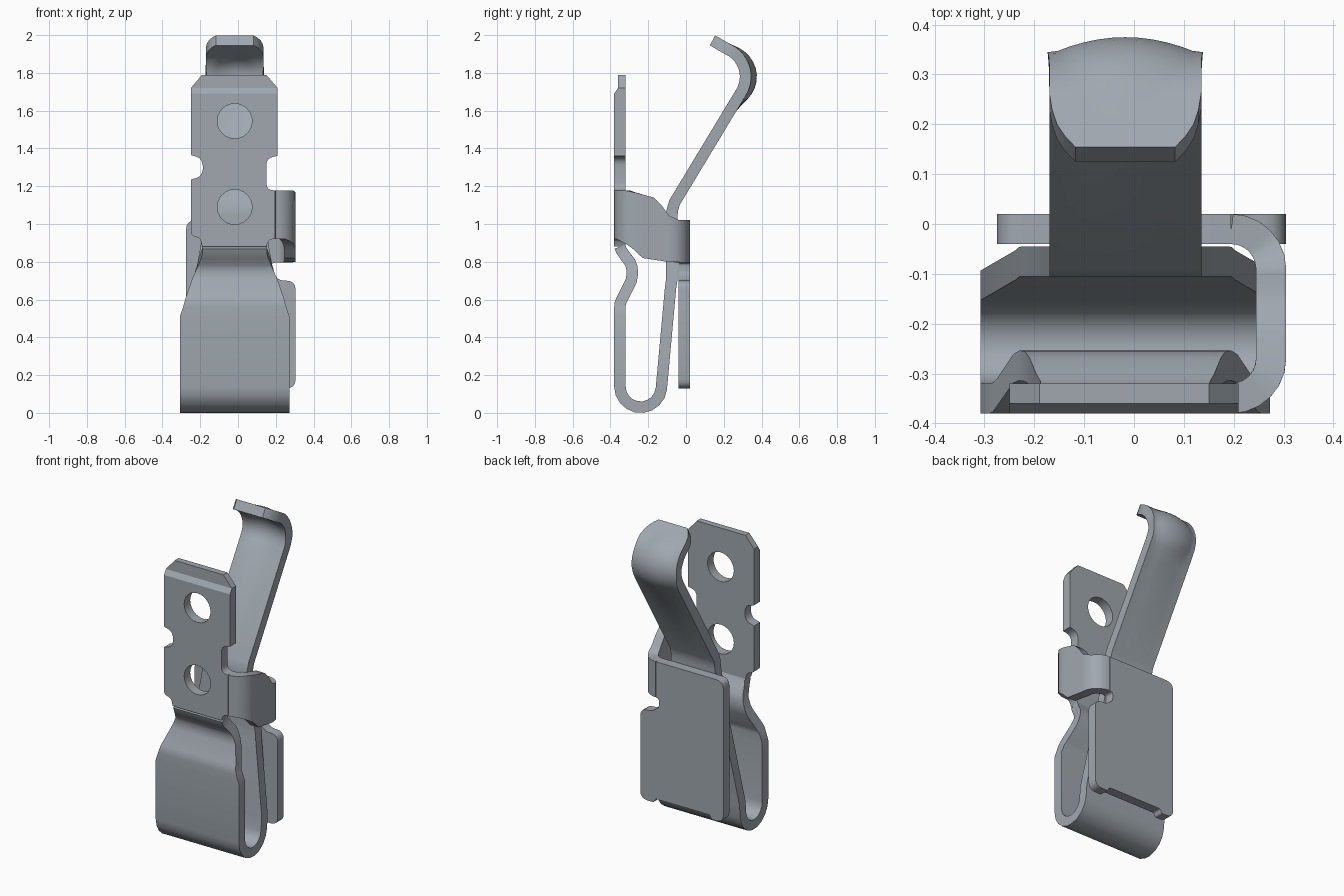
import bpy, bmesh, math
from mathutils import Matrix, Vector

cube = bpy.data.objects.get("Cube")
if cube:
    bpy.data.objects.remove(cube, do_unlink=True)

T = 0.06          # sheet thickness
CX = -0.0175      # centre line of the spring strip

steel = bpy.data.materials.new("steel grey")
steel.use_nodes = True
STEEL = (0.35, 0.39, 0.43, 1)
steel.diffuse_color = STEEL
steel.node_tree.nodes["Principled BSDF"].inputs["Base Color"].default_value = STEEL


def add_object(name, bm, thickness=0):
    bmesh.ops.recalc_face_normals(bm, faces=bm.faces)
    mesh = bpy.data.meshes.new(name)
    bm.to_mesh(mesh)
    bm.free()
    mesh.materials.append(steel)
    ob = bpy.data.objects.new(name, mesh)
    bpy.context.collection.objects.link(ob)
    bpy.ops.object.select_all(action='DESELECT')
    ob.select_set(True)
    bpy.context.view_layer.objects.active = ob
    if thickness:
        mod = ob.modifiers.new("sheet", 'SOLIDIFY')
        mod.thickness = thickness
        mod.offset = 0
        mod.use_even_offset = True
        bpy.ops.object.modifier_apply(modifier=mod.name)
    bpy.ops.object.shade_smooth_by_angle(angle=math.radians(32))
    return ob


def arc(cu, cv, r, a0, a1, n):
    angles = [math.radians(a0 + (a1 - a0) * i / n) for i in range(n + 1)]
    return [(cu + r * math.cos(a), cv + r * math.sin(a)) for a in angles]


def interp(t, table):
    if t <= table[0][0]:
        return table[0][1]
    for (a, va), (b, vb) in zip(table, table[1:]):
        if t <= b:
            return va + (vb - va) * (t - a) / (b - a)
    return table[-1][1]


def sheet(name, rows):
    """Bent strip from rows of points, thickened evenly."""
    bm = bmesh.new()
    grid = [[bm.verts.new(p) for p in row] for row in rows]
    for a, b in zip(grid, grid[1:]):
        for i in range(len(a) - 1):
            bm.faces.new((a[i], a[i + 1], b[i + 1], b[i]))
    return add_object(name, bm, T)


def rounded(corners):
    """Outline from (x, z, radius) corners."""
    out = []
    for i, (x, z, r) in enumerate(corners):
        p = Vector((x, z))
        if not r:
            out.append(p)
            continue
        a = p + (Vector(corners[i - 1][:2]) - p).normalized() * r
        b = p + (Vector(corners[(i + 1) % len(corners)][:2]) - p).normalized() * r
        for k in range(5):
            t = k / 4
            out.append(a * (1 - t) ** 2 + p * 2 * t * (1 - t) + b * t * t)
    return out


def plate(outlines, y):
    """Upright flat plate, inner outlines become holes."""
    cu = bpy.data.curves.new("outline", 'CURVE')
    cu.dimensions = '2D'
    cu.fill_mode = 'BOTH'
    cu.extrude = T / 2
    for pts in outlines:
        s = cu.splines.new('POLY')
        s.points.add(len(pts) - 1)
        for sp, p in zip(s.points, pts):
            sp.co = (p[0], p[1], 0, 1)
        s.use_cyclic_u = True
    tmp = bpy.data.objects.new("outline", cu)
    bpy.context.collection.objects.link(tmp)
    mesh = bpy.data.meshes.new_from_object(tmp)
    bm = bmesh.new()
    bm.from_mesh(mesh)
    bpy.data.objects.remove(tmp)
    bpy.data.curves.remove(cu)
    bpy.data.meshes.remove(mesh)
    bmesh.ops.remove_doubles(bm, verts=bm.verts, dist=0.0005)
    bm.transform(Matrix.Translation((0, y, 0)) @ Matrix.Rotation(math.pi / 2, 4, 'X'))
    return bm


# Front plate with two holes, side notches and a thinned top lip
front = rounded([
    (-0.19, 0.88, 0), (-0.20, 0.925, 0.02), (-0.25, 0.94, 0.02),
    (-0.25, 1.235, 0), (-0.20, 1.25, 0.02), (-0.18, 1.30, 0.03),
    (-0.20, 1.35, 0.02), (-0.25, 1.365, 0), (-0.25, 1.72, 0),
    (-0.19, 1.79, 0), (0.15, 1.79, 0), (0.21, 1.72, 0),
    (0.21, 1.36, 0), (0.15, 1.35, 0.04), (0.15, 1.178, 0.04),
    (0.195, 1.178, 0), (0.195, 0.92, 0), (0.165, 0.92, 0.02), (0.15, 0.88, 0)])
holes = [arc(CX, z, 0.092, 0, 345, 23) for z in (1.545, 1.09)]
bm = plate([front] + holes, -0.35)
for z in (1.69, 1.72):
    bmesh.ops.bisect_plane(bm, geom=bm.verts[:] + bm.edges[:] + bm.faces[:],
                           plane_co=(0, 0, z), plane_no=(0, 0, 1), dist=0.0005)
for v in bm.verts:
    if v.co.z > 1.71 and v.co.y < -0.35:
        v.co.y = -0.36
add_object("front_plate", bm)

# Back plate with a side relief slot and shallow bottom recess
back = rounded([
    (-0.275, 0.13, 0.05), (-0.19, 0.13, 0.01), (-0.18, 0.155, 0.01),
    (0.20, 0.155, 0.01), (0.21, 0.13, 0.01), (0.305, 0.13, 0.05),
    (0.305, 0.70, 0.05), (0.225, 0.70, 0.02), (0.20, 0.72, 0.02),
    (0.175, 0.735, 0.02), (0.175, 0.79, 0.01), (0.195, 0.795, 0),
    (0.195, 1.02, 0), (-0.275, 1.02, 0.05)])
add_object("back_plate", plate([back], -0.01))

# Side strap wrapping from the front plate to the back plate
path = arc(0.195, -0.27, 0.08, -90, 0, 6)
path += [(0.275, y) for y in (-0.23, -0.17, -0.13, -0.10)]
path += arc(0.195, -0.09, 0.08, 0, 90, 6)
top = [(-0.31, 1.178), (-0.17, 1.14), (-0.13, 1.10), (-0.09, 1.045), (-0.05, 1.02)]
low = [(-0.34, 0.92), (-0.30, 0.89), (-0.23, 0.82), (-0.10, 0.80), (0.0, 0.795)]
sheet("side_strap", [[(x, y, interp(y, low)), (x, y, interp(y, top))] for x, y in path])

# Spring strip: neck, U bend, rear leg, sloping lever and curled thumb tab
neck = [(-0.35, 0.88), (-0.342, 0.86), (-0.325, 0.835), (-0.295, 0.795), (-0.286, 0.77),
        (-0.284, 0.735), (-0.29, 0.70), (-0.34, 0.60), (-0.348, 0.58), (-0.35, 0.56),
        (-0.35, 0.51)]
neck_w = [(0.51, 0.29), (0.86, 0.17)]
leg_w = [(0.21, 0.29), (0.72, 0.21), (1.04, 0.1525)]
strip = [(y, z, interp(z, neck_w)) for y, z in neck]
strip += [(y, z, 0.29) for y, z in arc(-0.24, 0.14, 0.11, 180, 354, 9)]
leg = [(-0.123, 0.21), (-0.082, 0.66), (-0.076, 0.70), (-0.075, 0.74), (-0.075, 1.04),
       (-0.072, 1.075), (-0.06, 1.115), (0.245, 1.62)]
strip += [(y, z, interp(z, leg_w)) for y, z in leg]
CURL = Vector((0, 0.155, 1.78))
strip += [(y, z, 0.1525) for y, z in arc(CURL.y, CURL.z, 0.16, -32, 55, 10)]
strip += [(0.215, 1.929, 0.147), (0.185, 1.946, 0.137), (0.16, 1.961, 0.12), (0.14, 1.972, 0.10)]

COLS = 12
rows = []
for y, z, w in strip:
    row = []
    for i in range(COLS + 1):
        p = Vector((CX + w * (2 * i / COLS - 1), y, z))
        if z > 1.6:  # pressed dome on the thumb tab
            r2 = ((p.x - CX) / 0.135) ** 2 + ((z - 1.78) / 0.14) ** 2
            p += Vector((0, y - CURL.y, z - CURL.z)).normalized() * 0.03 * max(0, 1 - r2)
        row.append(p)
    rows.append(row)
sheet("spring_strip", rows)
